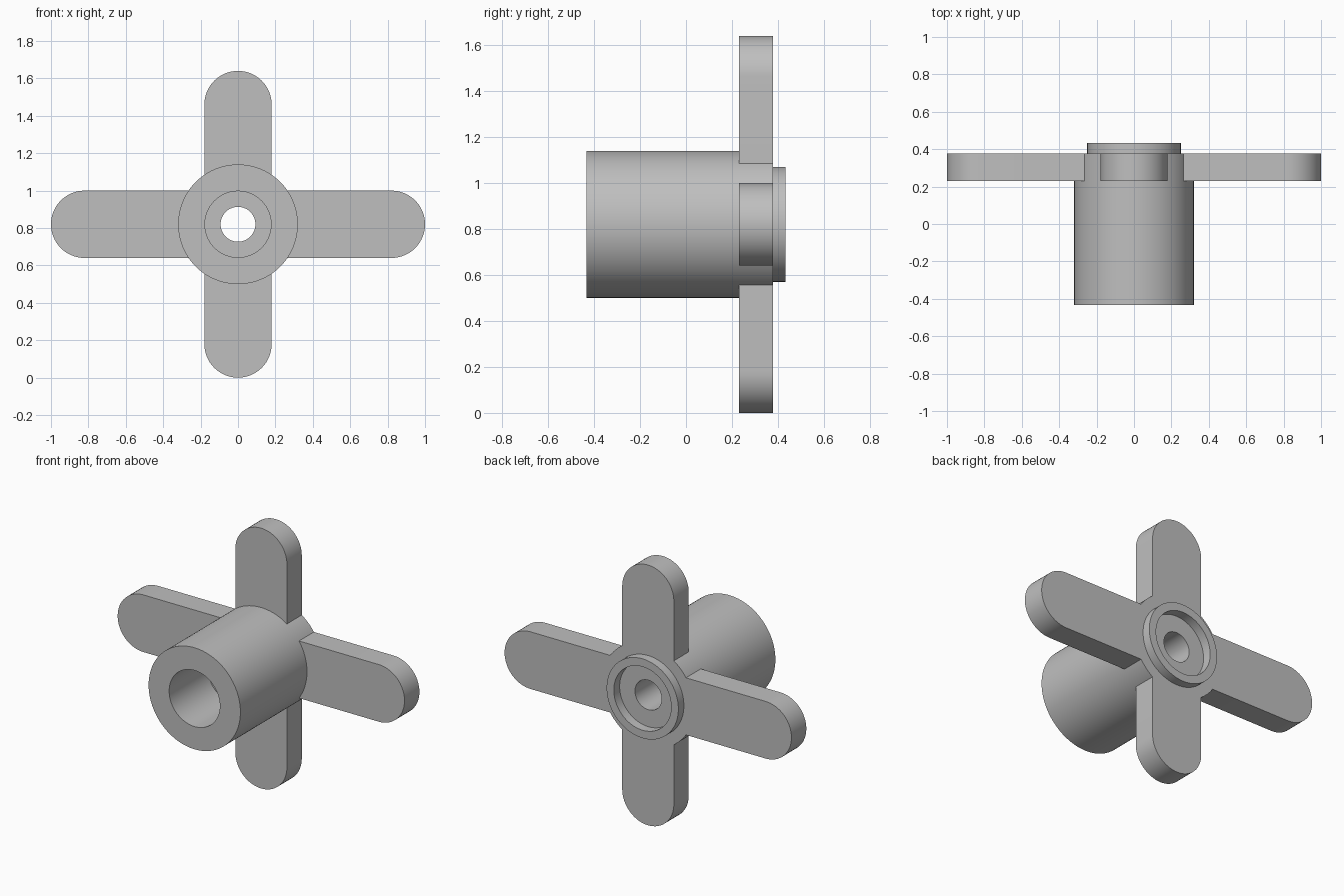
import bpy, bmesh
from math import sin, cos, pi, asin
from mathutils import Matrix

if "Cube" in bpy.data.objects:
    bpy.data.objects.remove(bpy.data.objects["Cube"])

CENTRE_Z = 0.82
HUB_R = 0.32
ARM_HALF = 0.18
ARM_FRONT, ARM_BACK = 0.23, 0.378

grey = bpy.data.materials.new("plain grey")
grey.use_nodes = True
colour = (0.52, 0.52, 0.52, 1)
grey.diffuse_color = colour
grey.node_tree.nodes["Principled BSDF"].inputs["Base Color"].default_value = colour


def finish(name, bm):
    """Turn a bmesh into a named, sharp-edged smooth object."""
    bmesh.ops.recalc_face_normals(bm, faces=bm.faces)
    mesh = bpy.data.meshes.new(name)
    bm.to_mesh(mesh)
    bm.free()
    mesh.materials.append(grey)
    obj = bpy.data.objects.new(name, mesh)
    bpy.context.collection.objects.link(obj)
    obj.location.z = CENTRE_Z
    bpy.ops.object.select_all(action='DESELECT')
    obj.select_set(True)
    bpy.context.view_layer.objects.active = obj
    bpy.ops.object.shade_smooth_by_angle(angle=pi / 6)
    return obj


def lathe(name, profile, steps=96):
    """Revolve a closed (radius, y) outline about the y axis."""
    bm = bmesh.new()
    verts = [bm.verts.new((r, y, 0)) for r, y in profile]
    edges = [bm.edges.new((v, verts[i - 1])) for i, v in enumerate(verts)]
    bmesh.ops.spin(bm, geom=verts + edges, cent=(0, 0, 0), axis=(0, 1, 0),
                   angle=2 * pi, steps=steps)
    bmesh.ops.remove_doubles(bm, verts=bm.verts, dist=0.0005)
    return finish(name, bm)


def arm(name, length, turn):
    """Round-ended bar whose inner end is curved to fit the hub."""
    fit = HUB_R - 0.004
    half_angle = asin(ARM_HALF / fit)
    tip = length - ARM_HALF
    outline = [(tip + ARM_HALF * cos(a), ARM_HALF * sin(a))
               for a in (pi * (i / 32 - 0.5) for i in range(33))]
    outline += [(fit * cos(a), fit * sin(a))
                for a in (half_angle * (1 - i / 8) for i in range(17))]
    bm = bmesh.new()
    face = bm.faces.new([bm.verts.new((x, ARM_FRONT, z)) for x, z in outline])
    side = bmesh.ops.extrude_face_region(bm, geom=[face])["geom"]
    moved = [g for g in side if isinstance(g, bmesh.types.BMVert)]
    bmesh.ops.translate(bm, verts=moved, vec=(0, ARM_BACK - ARM_FRONT, 0))
    bmesh.ops.rotate(bm, verts=bm.verts, cent=(0, 0, 0),
                     matrix=Matrix.Rotation(turn, 3, 'Y'))
    return finish(name, bm)


# Hub: front bore, narrow through hole, raised ring around the back recess
lathe("hub", [(0.177, -0.433), (HUB_R, -0.433), (HUB_R, ARM_BACK),
              (0.25, ARM_BACK), (0.25, 0.433), (0.2, 0.433),
              (0.2, 0.375), (0.093, 0.375), (0.093, -0.05), (0.177, -0.05)])

# Four arms: the side pair is longer than the upright pair
for name, length, turn in (("left_arm", 1.0, 0), ("lower_arm", 0.82, pi / 2),
                           ("right_arm", 1.0, pi), ("upper_arm", 0.82, -pi / 2)):
    arm(name, length, turn)
